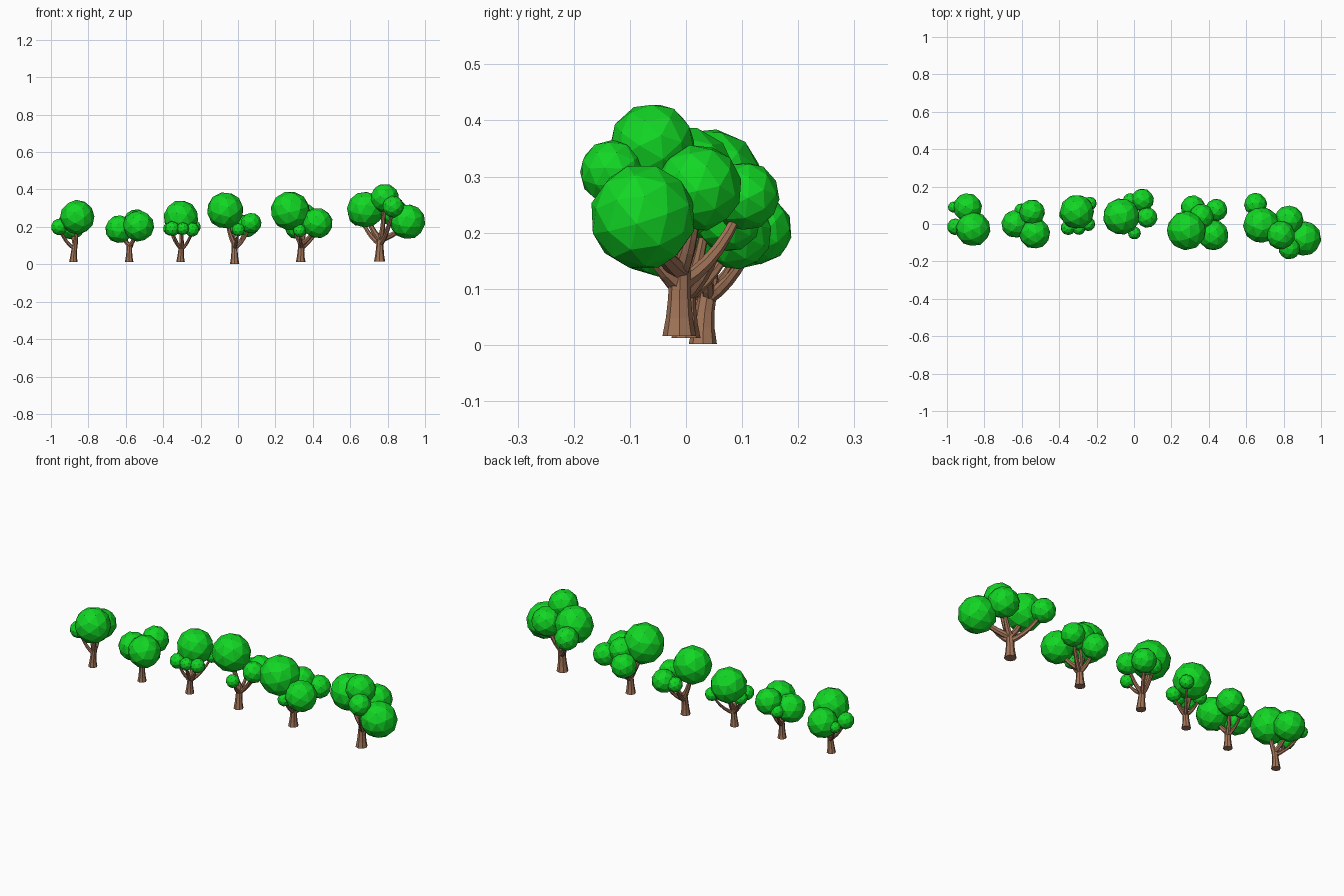
import bpy, bmesh, math, random
from mathutils import Vector, Euler

if "Cube" in bpy.data.objects:
    bpy.data.objects.remove(bpy.data.objects["Cube"])

random.seed(4)


def material(name, color):
    m = bpy.data.materials.new(name)
    m.diffuse_color = color
    m.use_nodes = True
    m.node_tree.nodes["Principled BSDF"].inputs["Base Color"].default_value = m.diffuse_color
    return m


LEAF = material("leaf_green", (0.006, 0.68, 0.018, 1))
BARK = material("bark_brown", (0.37, 0.18, 0.10, 1))


def finish(bm, name, mat):
    bmesh.ops.recalc_face_normals(bm, faces=bm.faces)
    me = bpy.data.meshes.new(name)
    bm.to_mesh(me)
    bm.free()
    me.materials.append(mat)
    ob = bpy.data.objects.new(name, me)
    bpy.context.collection.objects.link(ob)


def tube(bm, points, radii, sides=8):
    """Tapered closed tube along a path."""
    rings = []
    for i, (p, r) in enumerate(zip(points, radii)):
        d = points[min(i + 1, len(points) - 1)] - points[max(i - 1, 0)]
        if i == 0:
            d = Vector((0, 0, 1)) if len(points) == 5 else d
        u = Vector((0, 1, 0)).cross(d)
        u = (u if u.length > 1e-5 else Vector((1, 0, 0))).normalized()
        v = d.normalized().cross(u)
        rings.append([bm.verts.new(p + r * (math.cos(a) * u + math.sin(a) * v))
                      for a in (2 * math.pi * k / sides for k in range(sides))])
    for a, b in zip(rings, rings[1:]):
        for k in range(sides):
            j = (k + 1) % sides
            bm.faces.new((a[k], a[j], b[j], b[k]))
    bm.faces.new(rings[0])
    bm.faces.new(rings[-1])


def bezier(a, b, c, n):
    return [a * (1 - t) ** 2 + b * 2 * t * (1 - t) + c * t * t
            for t in (i / n for i in range(n + 1))]


def tree(name, base, fork, r, blobs):
    base, fork = Vector(base), Vector(fork)
    # flared trunk
    bm = bmesh.new()
    mid = Vector((base.x, base.y, (base.z + fork.z) / 2))
    tube(bm, bezier(base, mid, fork, 4), [r, r * .8, r * .69, r * .65, r * .6])
    # one curved branch into every leaf ball
    for x, y, z, s in blobs:
        end = Vector((x, y, z))
        drop = 0.1 if s > .07 else 0.3
        start = base.lerp(fork, 1 - drop)
        span = end - start
        bend = start + Vector((span.x * .65, span.y * .65, span.z * .3))
        k = r * (.28 + 2.6 * s)
        tube(bm, bezier(start, bend, end, 6),
             [k * (1.15 - .1 * i) for i in range(7)], 7)
    finish(bm, name + "_trunk", BARK)
    # faceted leaf balls
    bm = bmesh.new()
    for x, y, z, s in blobs:
        rot = Euler([random.uniform(0, 6.28) for _ in range(3)]).to_matrix().to_4x4()
        rot.translation = (x, y, z)
        bmesh.ops.create_icosphere(bm, subdivisions=2, radius=s, matrix=rot)
    finish(bm, name + "_leaves", LEAF)


tree("tree_1", (-.88, 0, .012), (-.87, 0, .11), .023, [
    (-.86, -.027, .252, .093), (-.89, .088, .21, .078),
    (-.955, -.015, .20, .045), (-.965, .09, .205, .03)])

tree("tree_2", (-.582, 0, .012), (-.58, 0, .11), .023, [
    (-.635, 0, .188, .075), (-.545, .062, .225, .07),
    (-.532, -.05, .205, .084), (-.605, .075, .19, .035)])

tree("tree_3", (-.307, .02, .012), (-.30, .02, .11), .023, [
    (-.305, .065, .25, .093), (-.352, -.02, .19, .040),
    (-.295, -.025, .19, .034), (-.245, 0, .185, .038),
    (-.235, .11, .20, .036), (-.365, .05, .19, .036)])

tree("tree_4", (-.018, .03, .002), (-.02, .045, .12), .025, [
    (-.068, .04, .288, .099), (.045, .128, .205, .062),
    (.07, .035, .22, .056), (.002, -.048, .185, .035),
    (-.02, .125, .20, .04)])

tree("tree_5", (.335, 0, .012), (.34, 0, .12), .026, [
    (.28, -.035, .285, .106), (.425, -.06, .22, .082),
    (.315, .088, .20, .066), (.44, .075, .225, .06),
    (.36, .04, .255, .068), (.33, -.07, .18, .035)])

tree("tree_6", (.757, -.012, .016), (.762, -.01, .145), .03, [
    (.68, -.005, .292, .098), (.65, .105, .265, .062),
    (.785, -.06, .355, .077), (.828, .022, .28, .078),
    (.83, -.132, .308, .058), (.907, -.077, .228, .095)])
